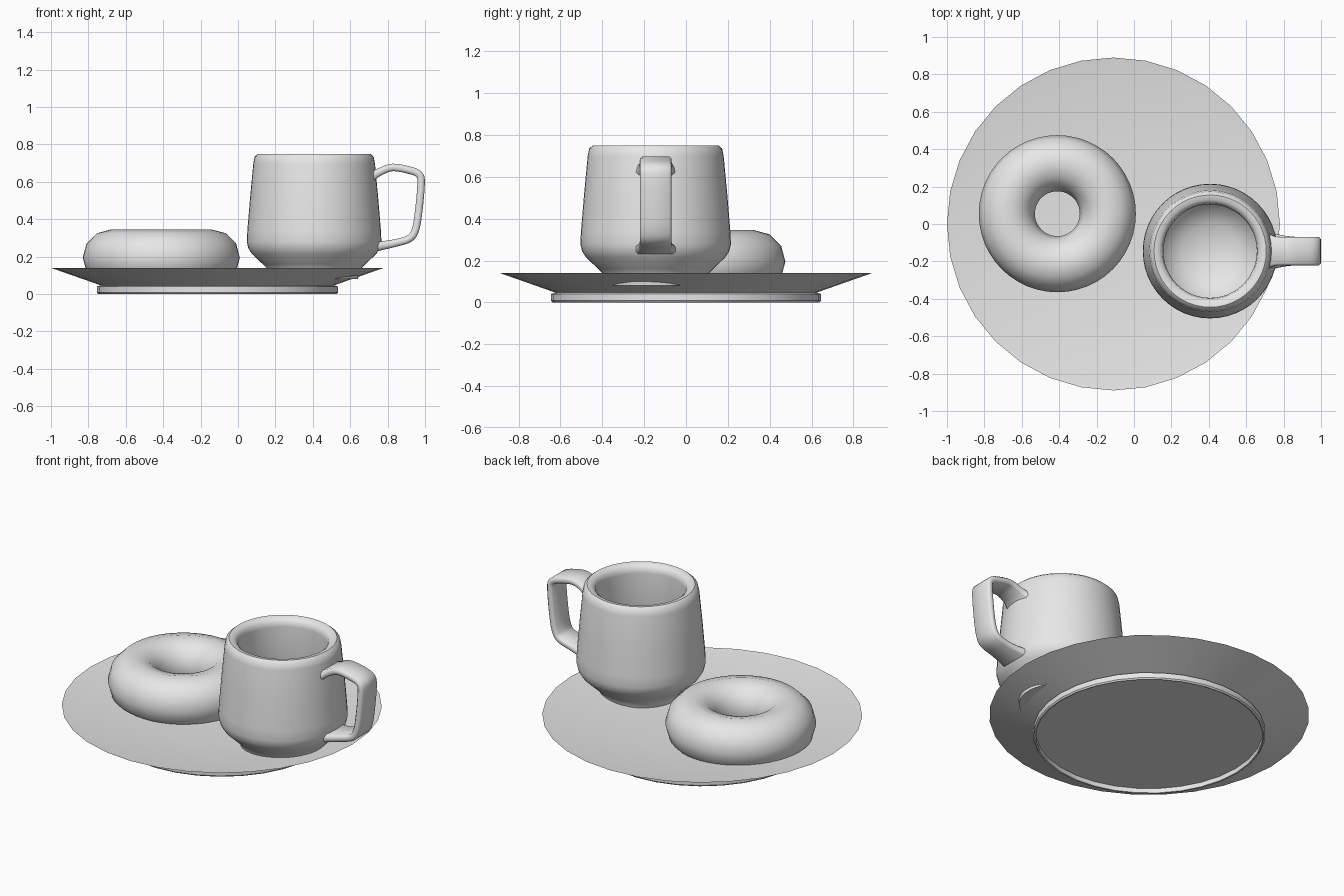
import bpy, bmesh, math
from mathutils import Vector

cube = bpy.data.objects.get("Cube")
if cube:
    bpy.data.objects.remove(cube, do_unlink=True)

grey = bpy.data.materials.new("plain grey")
grey.use_nodes = True
COLOUR = (0.8, 0.8, 0.8, 1)
grey.diffuse_color = COLOUR
grey.node_tree.nodes["Principled BSDF"].inputs["Base Color"].default_value = COLOUR


def finish(obj, angle):
    """Colour an object and smooth it below the given edge angle."""
    obj.data.materials.clear()
    obj.data.materials.append(grey)
    bpy.ops.object.select_all(action='DESELECT')
    obj.select_set(True)
    bpy.context.view_layer.objects.active = obj
    bpy.ops.object.shade_smooth_by_angle(angle=math.radians(angle))
    return obj


def from_bmesh(name, bm, location, angle):
    bmesh.ops.recalc_face_normals(bm, faces=bm.faces)
    mesh = bpy.data.meshes.new(name)
    bm.to_mesh(mesh)
    bm.free()
    obj = bpy.data.objects.new(name, mesh)
    obj.location = location
    bpy.context.collection.objects.link(obj)
    return finish(obj, angle)


def lathe(name, profile, location, steps, angle):
    """Turn a (radius, height) profile around the z axis."""
    bm = bmesh.new()
    verts = [bm.verts.new((r, 0, z)) for r, z in profile]
    edges = [bm.edges.new(pair) for pair in zip(verts, verts[1:])]
    bmesh.ops.spin(bm, geom=verts + edges, axis=(0, 0, 1), cent=(0, 0, 0),
                   angle=math.tau, steps=steps)
    bmesh.ops.remove_doubles(bm, verts=bm.verts, dist=0.0005)
    return from_bmesh(name, bm, location, angle)


def smooth_path(points, steps):
    """Catmull-Rom curve through the points."""
    pts = [Vector(p) for p in points]
    pts = [2 * pts[0] - pts[1]] + pts + [2 * pts[-1] - pts[-2]]
    path = []
    for a, b, c, d in zip(pts, pts[1:], pts[2:], pts[3:]):
        for i in range(steps):
            t = i / steps
            path.append(0.5 * (2 * b + (c - a) * t + (2*a - 5*b + 4*c - d) * t**2
                               + (3*b - a - 3*c + d) * t**3))
    return path + [pts[-2]]


# Plate with sloping rim and a raised foot ring underneath
lathe("plate", [(0, 0.095), (0.41, 0.1), (0.86, 0.135), (0.89, 0.14),
                (0.625, 0.047), (0.645, 0.04), (0.645, 0.008), (0.638, 0),
                (0.63, 0.002), (0.63, 0.03), (0, 0.03)], (-0.11, 0, 0), 32, 20)

# Ring-shaped doughnut
bpy.ops.mesh.primitive_torus_add(location=(-0.41, 0.055, 0.195), major_radius=0.27,
                                 minor_radius=0.15, major_segments=48, minor_segments=12)
doughnut = bpy.context.object
doughnut.name = "doughnut"
finish(doughnut, 60)

# Hollow cup with rounded lip
CUP = Vector((0.407, -0.145, 0))
lathe("cup", [(0, 0.08), (0.235, 0.08), (0.24, 0.125), (0.275, 0.16), (0.333, 0.215),
              (0.352, 0.245), (0.36, 0.28), (0.357, 0.34), (0.342, 0.52),
              (0.325, 0.7), (0.318, 0.735), (0.3, 0.75), (0.275, 0.747),
              (0.255, 0.73), (0.25, 0.7), (0.27, 0.5), (0.285, 0.32),
              (0.265, 0.26), (0.15, 0.16), (0, 0.155)], CUP, 48, 45)

# Strap handle: a rounded section swept along a path, flared at both ends
path = smooth_path([(0.31, 0.63), (0.355, 0.655), (0.42, 0.677), (0.51, 0.662),
                    (0.56, 0.64), (0.572, 0.595), (0.56, 0.45), (0.542, 0.345),
                    (0.51, 0.297), (0.43, 0.272), (0.34, 0.255)], 4)
section = [(-1, -0.5), (-0.85, -1), (0.85, -1), (1, -0.5),
           (1, 0.5), (0.85, 1), (-0.85, 1), (-1, 0.5)]
bm = bmesh.new()
rings = []
last = len(path) - 1
for i, p in enumerate(path):
    along = (path[min(i + 1, last)] - path[max(i - 1, 0)]).normalized()
    flare = 1 + 0.25 * max(0, 1 - min(i, last - i) / 6) ** 2
    ring = []
    for u, v in section:
        q = p + Vector((-along.y, along.x)) * v * 0.02 * flare
        ring.append(bm.verts.new((q.x, u * 0.076 * flare, q.y)))
    rings.append(ring)
for a, b in zip(rings, rings[1:]):
    for j in range(len(section)):
        k = (j + 1) % len(section)
        bm.faces.new((a[j], a[k], b[k], b[j]))
for ring in (rings[0], rings[-1]):
    bm.faces.new(ring)
from_bmesh("cup_handle", bm, CUP, 50)
